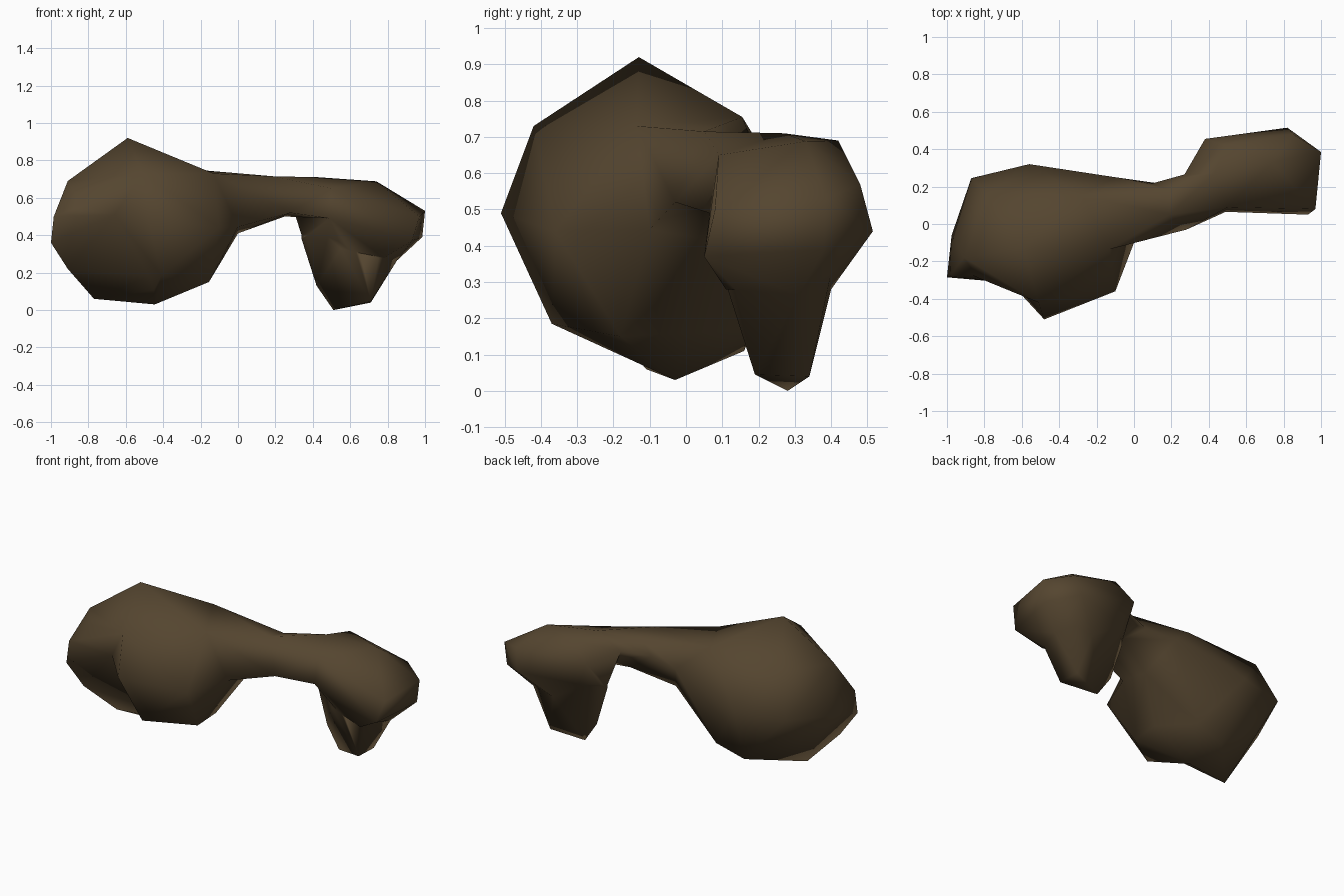
import bpy, bmesh, math

if "Cube" in bpy.data.objects:
    bpy.data.objects.remove(bpy.data.objects["Cube"])

brown = bpy.data.materials.new("dark_brown")
brown.diffuse_color = (0.09, 0.06, 0.029, 1)
brown.use_nodes = True
brown.node_tree.nodes["Principled BSDF"].inputs["Base Color"].default_value = brown.diffuse_color


def lump(name, pts):
    """Faceted convex lump wrapped round a few corner points."""
    bm = bmesh.new()
    for p in pts:
        bm.verts.new(p)
    bmesh.ops.convex_hull(bm, input=bm.verts)
    loose = [v for v in bm.verts if not v.link_faces]
    bmesh.ops.delete(bm, geom=loose, context='VERTS')
    bmesh.ops.recalc_face_normals(bm, faces=bm.faces)
    me = bpy.data.meshes.new(name)
    bm.to_mesh(me)
    bm.free()
    me.materials.append(brown)
    ob = bpy.data.objects.new(name, me)
    bpy.context.collection.objects.link(ob)
    return ob


# Shared corners where lumps meet
crown, keel = (-.59, -.13, .92), (-.445, -.03, .03)
notch, root = (-.66, -.315, .51), (-.13, -.135, .73)
brow, shoulder = (-.51, -.42, .73), (-.91, -.18, .69)
throat, throat_b = (0, -.1, .445), (0, .1, .41)
nape, nape_t, chin = (-.1, .25, .6), (-.28, .155, .755), (-.155, -.18, .15)
waist, waist_f = (.09, .215, .62), (.28, -.03, .52)
waist_t, waist_u = (.19, .05, .715), (.25, .2, .5)
waist_b = (.19, .18, .69)

# Large rounded end: back and left
body = lump("lumpy_body", [
    crown, keel, notch, root, throat, throat_b, nape, nape_t, shoulder, chin,
    (-1, -.285, .36), (-.985, -.28, .5), (-.91, -.24, .22),
    (-.77, -.11, .06), (-.975, -.06, .42), (-.87, .245, .48), (-.56, .32, .48),
    (-.78, .155, .73), (-.33, .17, .165), (-.52, .16, .11),
    (-.155, .0, .16)])

parts = [
    # Large end: front bulge, and the slope joining it to the left side
    lump("front_bulge", [
        crown, keel, notch, root, throat, brow, chin, (-.48, -.51, .49),
        (-.41, -.37, .185), (-.1, -.36, .44), (-.5, .1, .5)]),
    lump("upper_slope", [
        crown, brow, notch, shoulder, (-.95, -.24, .5), (-.6, 0, .5)]),
    # Connecting neck
    lump("neck_inner", [
        root, nape, nape_t, throat, throat_b, waist, waist_f, waist_t, waist_u,
        waist_b, (-.25, .05, .5)]),
    lump("neck_outer", [
        waist, waist_f, waist_t, waist_u, waist_b, (.27, .265, .62),
        (.49, .065, .49), (.43, .27, .71), (.5, .09, .65), (.45, .3, .53)]),
    # Small end
    lump("small_end", [
        (.49, .065, .49), (.5, .09, .65), (.43, .27, .71), (.49, .42, .69),
        (.74, .33, .688), (.38, .455, .58), (.27, .265, .62), (.34, .3, .4),
        (.93, .05, .37), (.97, .08, .5), (1, .385, .53), (.63, .12, .31),
        (.985, .38, .39), (.85, .48, .57), (.82, .515, .44), (.85, .31, .265),
        (.78, .11, .28), (.65, .4, .28), (.45, .42, .42)]),
    # Tapered foot under the small end
    lump("foot", [
        (.51, .28, 0), (.71, .34, .04), (.71, .19, .045), (.42, .29, .13),
        (.85, .31, .265), (.34, .3, .38), (.75, .115, .28), (.65, .4, .28),
        (.41, .39, .48), (.77, .42, .42), (.85, .12, .4), (.5, .14, .48),
        (.55, .15, .33)]),
]

# Weld everything into one skin
for p in parts:
    mod = body.modifiers.new("join_" + p.name, 'BOOLEAN')
    mod.operation, mod.solver, mod.object = 'UNION', 'EXACT', p
dg = bpy.context.evaluated_depsgraph_get()
skin = bpy.data.meshes.new_from_object(body.evaluated_get(dg))
body.modifiers.clear()
body.data = skin
for p in parts:
    bpy.data.objects.remove(p)

bm = bmesh.new()
bm.from_mesh(skin)
bmesh.ops.remove_doubles(bm, verts=bm.verts, dist=.02)
bmesh.ops.triangulate(bm, faces=bm.faces)
bmesh.ops.recalc_face_normals(bm, faces=bm.faces)
bm.to_mesh(skin)
bm.free()

skin.materials.clear()
skin.materials.append(brown)
for f in skin.polygons:
    f.material_index = 0

bpy.context.view_layer.objects.active = body
body.select_set(True)
bpy.ops.object.shade_smooth_by_angle(angle=math.radians(120))
